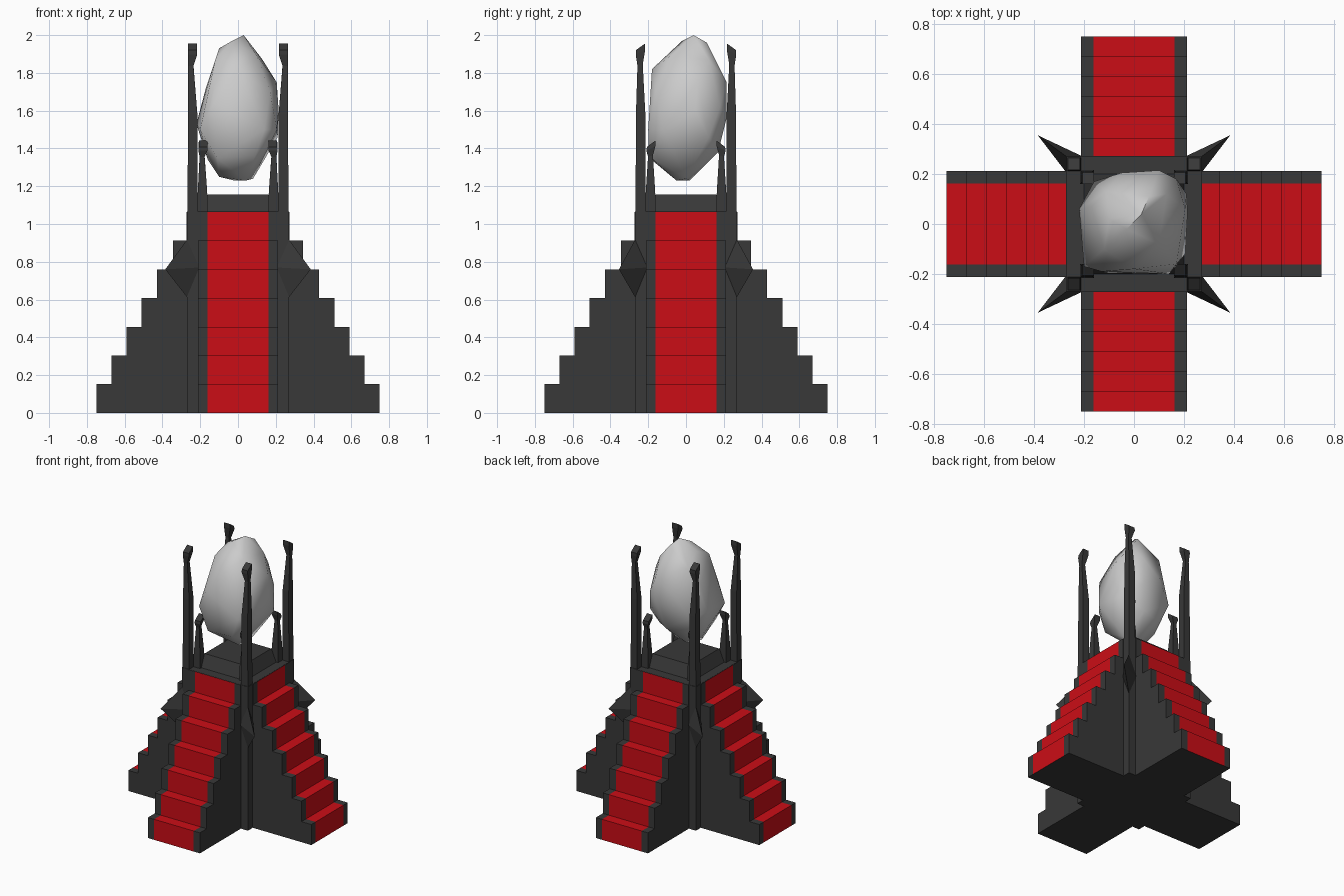
import bpy, bmesh, math
from mathutils import Matrix, Vector

if "Cube" in bpy.data.objects:
    bpy.data.objects.remove(bpy.data.objects["Cube"])


def material(name, rgb):
    m = bpy.data.materials.new(name)
    m.diffuse_color = (*rgb, 1)
    m.use_nodes = True
    m.node_tree.nodes["Principled BSDF"].inputs["Base Color"].default_value = m.diffuse_color
    return m


DARK = material("dark_stone", (0.04, 0.04, 0.04))
RED = material("red_carpet", (0.6, 0.004, 0.008))


def finish(name, bm, mats):
    bmesh.ops.recalc_face_normals(bm, faces=bm.faces)
    me = bpy.data.meshes.new(name)
    bm.to_mesh(me)
    bm.free()
    for m in mats:
        me.materials.append(m)
    ob = bpy.data.objects.new(name, me)
    bpy.context.collection.objects.link(ob)
    return ob


def loft(name, rings, sx=1, sy=1):
    """Closed skin through square rings (cx, cy, half, z, slope of z along y)."""
    bm = bmesh.new()
    loops = []
    for cx, cy, h, z, slope in rings:
        loops.append([bm.verts.new((sx * (cx + a * h), sy * (cy + b * h), z - b * slope))
                      for a, b in ((-1, -1), (1, -1), (1, 1), (-1, 1))])
    for lo, hi in zip(loops, loops[1:]):
        for i in range(4):
            j = (i + 1) % 4
            bm.faces.new((lo[i], lo[j], hi[j], hi[i]))
    bm.faces.new(loops[0])
    bm.faces.new(loops[-1])
    return finish(name, bm, [DARK])


def hull(name, points, mats):
    bm = bmesh.new()
    for p in points:
        bm.verts.new(p)
    res = bmesh.ops.convex_hull(bm, input=bm.verts)
    loose = [v for v in bm.verts if not v.link_faces]
    bmesh.ops.delete(bm, geom=loose, context='VERTS')
    return finish(name, bm, mats)


# Tower core and altar block
loft("tower_core", [(0, 0, 0.27, 0, 0), (0, 0, 0.27, 1.065, 0)])
loft("altar_block", [(0, 0, 0.20, 1.065, 0), (0, 0, 0.16, 1.155, 0)])

# Stair profile: (distance from centre, height), seven risers
runs = [0.75, 0.67, 0.59, 0.51, 0.43, 0.345, 0.273]
profile = []
for i, r in enumerate(runs):
    profile += [(r, i * 0.152), (r, (i + 1) * 0.152)]
profile += [(0.22, 1.064), (0.22, 0)]


def staircase(name, angle):
    bm = bmesh.new()
    cols = [[bm.verts.new((x, -d, z)) for d, z in profile] for x in (-0.213, -0.162, 0.162, 0.213)]
    n = len(profile)
    for c in range(3):
        for i in range(n):
            j = (i + 1) % n
            f = bm.faces.new((cols[c][i], cols[c + 1][i], cols[c + 1][j], cols[c][j]))
            # carpet on treads and risers of the middle strip
            f.material_index = int(c == 1 and i < 2 * len(runs) - 1)
    bm.faces.new(cols[0])
    bm.faces.new(cols[-1])
    bm.transform(Matrix.Rotation(angle, 4, 'Z'))
    finish(name, bm, [DARK, RED])


for k, side in enumerate(("front", "right", "back", "left")):
    staircase(side + "_stairs", k * math.pi / 2)

# Corner pieces, mirrored to all four corners
tall = [(0.24, 0.24, 0.027, 1.06, 0), (0.24, 0.24, 0.025, 1.58, 0),
        (0.25, 0.243, 0.014, 1.84, 0.004), (0.241, 0.241, 0.025, 1.91, 0.012),
        (0.241, 0.241, 0.024, 1.938, 0.017)]
short = [(0.188, 0.188, 0.028, 1.06, 0), (0.188, 0.188, 0.025, 1.17, 0),
         (0.19, 0.188, 0.013, 1.36, 0.004), (0.186, 0.186, 0.024, 1.40, 0.012),
         (0.184, 0.184, 0.023, 1.425, 0.017)]
thorn = [(0.385, 0.355, 0.76), (0.27, 0.205, 0.77), (0.205, 0.27, 0.77),
         (0.268, 0.268, 0.61), (0.268, 0.268, 0.92), (0.21, 0.21, 0.76)]
for sy, fb in ((-1, "front"), (1, "back")):
    for sx, lr in ((-1, "left"), (1, "right")):
        tag = f"_{fb}_{lr}"
        loft("tall_pillar" + tag, tall, sx, sy)
        loft("short_pillar" + tag, short, sx, sy)
        hull("corner_thorn" + tag, [(sx * x, sy * y, z) for x, y, z in thorn], [DARK])

# Floating boulder: convex hull of its main corners, smooth shaded
rock = [(0.03, 0.04, 2.0), (-0.03, -0.02, 1.97), (-0.10, 0.02, 1.93), (0.06, 0.11, 1.96),
        (-0.12, -0.10, 1.87), (0.10, -0.08, 1.89), (0.0, -0.18, 1.82), (0.13, 0.12, 1.87),
        (-0.11, 0.13, 1.85), (0.205, 0.06, 1.75), (0.17, -0.16, 1.70), (0.10, 0.215, 1.75),
        (-0.17, 0.07, 1.72), (-0.13, -0.19, 1.64), (0.17, 0.18, 1.62), (-0.05, 0.205, 1.65),
        (0.215, 0.05, 1.60), (-0.22, 0.06, 1.53), (-0.20, -0.17, 1.50), (0.205, -0.12, 1.50),
        (0.14, -0.20, 1.50), (-0.16, 0.17, 1.50), (0.09, 0.215, 1.56), (0.21, 0.12, 1.46),
        (-0.16, 0.02, 1.34), (-0.11, -0.195, 1.35), (0.09, -0.195, 1.36), (0.15, 0.10, 1.37),
        (0.05, 0.17, 1.38), (-0.09, 0.14, 1.37), (-0.10, -0.04, 1.25), (0.04, -0.05, 1.23),
        (0.08, 0.0, 1.24), (-0.02, 0.02, 1.23)]
boulder = hull("boulder", [Vector(p) for p in rock], [])
bpy.context.view_layer.objects.active = boulder
boulder.select_set(True)
bpy.ops.object.shade_smooth_by_angle(angle=math.radians(50))
